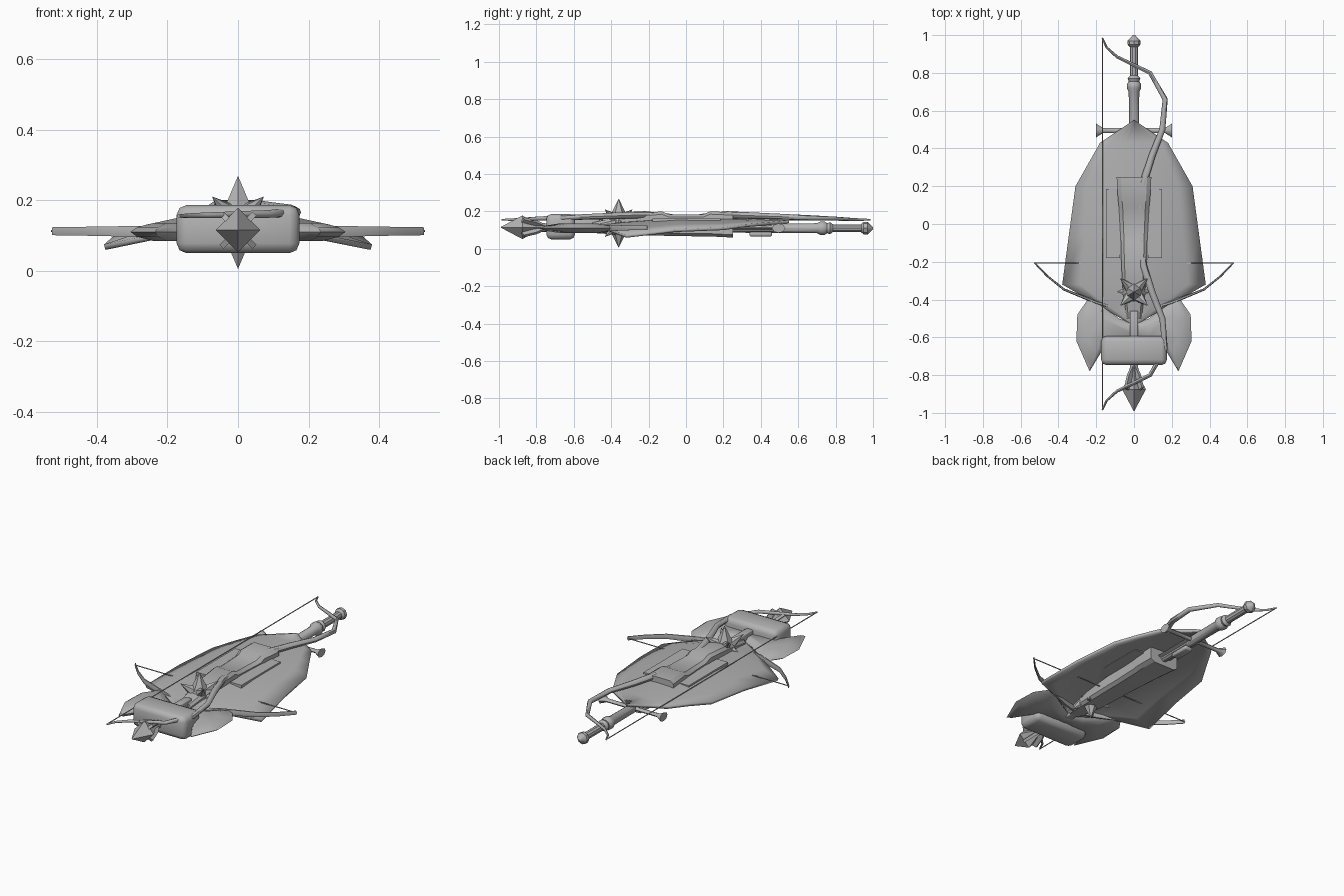
import bpy, bmesh, math
from mathutils import Vector

if "Cube" in bpy.data.objects:
    bpy.data.objects.remove(bpy.data.objects["Cube"])

steel = bpy.data.materials.new("grey_steel")
steel.diffuse_color = (0.45, 0.45, 0.45, 1)
steel.use_nodes = True
steel.node_tree.nodes["Principled BSDF"].inputs["Base Color"].default_value = steel.diffuse_color


def finish(name, bm, angle=35):
    bmesh.ops.recalc_face_normals(bm, faces=bm.faces)
    me = bpy.data.meshes.new(name)
    bm.to_mesh(me)
    bm.free()
    ob = bpy.data.objects.new(name, me)
    bpy.context.collection.objects.link(ob)
    me.materials.append(steel)
    bpy.ops.object.select_all(action='DESELECT')
    ob.select_set(True)
    bpy.context.view_layer.objects.active = ob
    bpy.ops.object.shade_smooth_by_angle(angle=math.radians(angle))
    return ob


def loft(name, rings, angle=35):
    """Skin a list of equal point rings and cap both ends."""
    bm = bmesh.new()
    vs = [[bm.verts.new(p) for p in r] for r in rings]
    n = len(vs[0])
    for a, b in zip(vs, vs[1:]):
        for i in range(n):
            j = (i + 1) % n
            bm.faces.new((a[i], a[j], b[j], b[i]))
    bm.faces.new(vs[0])
    bm.faces.new(vs[-1])
    return finish(name, bm, angle)


def sweep(name, pts, sizes, sides=8):
    """Elliptical tube along a path; sizes are (sideways, vertical) radii."""
    pts = [Vector(p) for p in pts]
    rings = []
    for i, p in enumerate(pts):
        t = (pts[min(i + 1, len(pts) - 1)] - pts[max(i - 1, 0)]).normalized()
        s = t.cross(Vector((0, 0, 1))).normalized()
        u = s.cross(t)
        a, b = sizes[i]
        rings.append([p + s * a * math.cos(k * math.tau / sides) +
                      u * b * math.sin(k * math.tau / sides) for k in range(sides)])
    return loft(name, rings, 45)


def lathe_y(name, prof, z, sides=10, angle=35):
    rings = [[(r * math.cos(k * math.tau / sides), y, z + r * math.sin(k * math.tau / sides))
              for k in range(sides)] for y, r in prof]
    return loft(name, rings, angle)


def box(name, lo, hi, bevel=0.0):
    bm = bmesh.new()
    bmesh.ops.create_cube(bm, size=1)
    for v in bm.verts:
        v.co = Vector([(l + h) / 2 + c * (h - l) for l, h, c in zip(lo, hi, v.co)])
    if bevel:
        bmesh.ops.bevel(bm, geom=bm.edges[:], offset=bevel, segments=2, profile=0.5,
                        affect='EDGES')
    return finish(name, bm, 50)


# Domed kite shield
outline = [(-.54, .001), (-.43, .19), (-.32, .38), (-.06, .345), (.2, .31),
           (.315, .245), (.43, .18), (.55, .001)]
bm = bmesh.new()
rows = []
for y, w in outline:
    row = []
    for k in range(-4, 5):
        x = w * k / 4
        droop = (.18 if y < 0 else .04) * y * y
        row.append(bm.verts.new((x, y, .165 - .5 * x * x - droop)))
    rows.append(row)
for a, b in zip(rows, rows[1:]):
    for i in range(8):
        bm.faces.new((a[i], a[i + 1], b[i + 1], b[i]))
shield = finish("shield", bm)
mod = shield.modifiers.new("thickness", 'SOLIDIFY')
mod.thickness = .016
mod.offset = -1

# Crossbow stock: (y, half width, bottom, top)
stock = [(-.5, .04, .085, .14), (-.32, .062, .072, .18), (-.13, .07, .07, .2),
         (-.09, .07, .069, .184), (.09, .08, .066, .184), (.13, .085, .066, .2),
         (.25, .092, .06, .195)]
loft("crossbow_stock", [[(-w, y, b + .015), (-w, y, t - .015), (-w * .75, y, t),
                         (w * .75, y, t), (w, y, t - .015), (w, y, b + .015),
                         (w * .75, y, b), (-w * .75, y, b)]
                        for y, w, b, t in stock], 30)

# Crossbow limbs and string, with low rails beside the stock
limb = [(0, -.47, .1), (.1, -.445, .102), (.2, -.415, .11), (.37, -.347, .112),
        (.46, -.275, .112), (.525, -.207, .112)]
limb_sizes = [(.012, .02), (.01, .02), (.009, .02), (.006, .016), (.005, .014), (.004, .013)]
for s, side in ((1, "right"), (-1, "left")):
    sweep("crossbow_limb_" + side, [(s * x, y, z) for x, y, z in limb], limb_sizes, 6)
    x0, x1 = sorted((s * .075, s * .148))
    box("side_rail_" + side, (x0, -.18, .135), (x1, .185, .162))
sweep("crossbow_string", [(-.53, -.207, .112), (.53, -.207, .112)], [(.003, .003)] * 2, 5)

# Long recurve bow, mirrored front to back, with its string
half = [(.038, .1, .172), (.05, .22, .182), (.095, .36, .177), (.15, .5, .172),
        (.165, .66, .166), (.085, .8, .161), (-.09, .885, .157), (-.145, .935, .156),
        (-.168, .985, .155)]
rad = [.018, .02, .018, .016, .014, .011, .008, .006, .004]
path = [(x, -y, z) for x, y, z in reversed(half)] + [(.032, 0, .155)] + half
radii = rad[::-1] + [.018] + rad
sweep("bow", path, [(r, r * .9 + .001) for r in radii], 8)
sweep("bow_string", [(-.168, -.982, .155), (-.168, .982, .155)], [(.003, .003)] * 2, 5)

# Sword: tapered diamond blade, grip, pommel and guard
loft("sword_blade", [[(-w, y, .108), (0, y, .12), (w, y, .108), (0, y, .096)]
                     for y, w in ((-.6, .004), (-.45, .035), (.48, .045))], 20)
lathe_y("sword_grip", [(.44, .026), (.7, .028), (.72, .038), (.74, .038), (.755, .028),
                       (.77, .034), (.785, .022), (.94, .022)], .11)
lathe_y("pommel", [(.935, .02), (.95, .034), (.97, .034), (1.0, .006)], .11, 8)
guard = [(-.2, .036), (-.165, .014), (-.03, .014), (0, .03), (.03, .014), (.165, .014), (.2, .036)]
sweep("sword_guard", [(x, .495, .11) for x, r in guard], [(r, r * .7) for x, r in guard], 8)

# Long shaft, collar and trigger plate
lathe_y("hammer_shaft", [(-.78, .02), (.5, .024)], .108)
box("shaft_collar", (-.022, -.6, .085), (.022, -.46, .16), .006)
box("trigger_plate", (-.025, .34, .066), (.025, .46, .09), .008)

# Hammer head
box("hammer_head", (-.174, -.747, .05), (.174, -.593, .186), .028)

# Double-bladed axe: thin lens section blades from an inset outline
edge = [(.0, -.53), (.08, -.5), (.165, -.43), (.235, -.385), (.3, -.48), (.305, -.62),
        (.235, -.78), (.175, -.68), (.08, -.62), (0, -.6)]
for s, side in ((1, "right"), (-1, "left")):
    rings = []
    for k, dz in ((.5, -.026), (.85, -.014), (1, 0), (.85, .014), (.5, .026)):
        rings.append([(s * (.17 + (x - .17) * (k if x > .17 else 1)), -.57 + (y + .57) * k,
                       .11 + dz) for x, y in edge])
    loft("axe_blade_" + side, rings, 45)

# Spear point with four swept-back fins
lathe_y("spear_point", [(-.99, .002), (-.875, .063), (-.81, .028), (-.74, .02)], .115, 4, 20)
for k in range(4):
    a = math.pi / 4 + k * math.pi / 2
    d = Vector((math.cos(a), 0, math.sin(a)))
    n = Vector((-d.z, 0, d.x)) * .008
    c = Vector((0, 0, .115))
    tri = [c + d * r + Vector((0, y, 0))
           for r, y in ((.01, -.9), (.066, -.865), (.045, -.8), (.015, -.75))]
    loft("spear_fin", [[p - n for p in tri], [p + n for p in tri]], 20)

# Spiked mace ball
centre = Vector((0, -.36, .137))
bm = bmesh.new()
bmesh.ops.create_icosphere(bm, subdivisions=2, radius=.056)
dirs = [(Vector((x, y, z)), .125) for x in (-1, 1) for y in (-1, 1) for z in (-1, 1)]
dirs += [(Vector(v) * s, .13 if v[2] else .088)
         for v in ((1, 0, 0), (0, 1, 0), (0, 0, 1)) for s in (1, -1)]
for d, length in dirs:
    d.normalize()
    h = length - .03
    m = d.to_track_quat('Z', 'Y').to_matrix().to_4x4()
    m.translation = d * (.03 + h / 2)
    bmesh.ops.create_cone(bm, cap_ends=True, segments=6, radius1=.05 if abs(d.z) > .9 else .036,
                          radius2=0.001, depth=h, matrix=m)
bmesh.ops.translate(bm, verts=bm.verts, vec=centre)
finish("mace_ball", bm)
